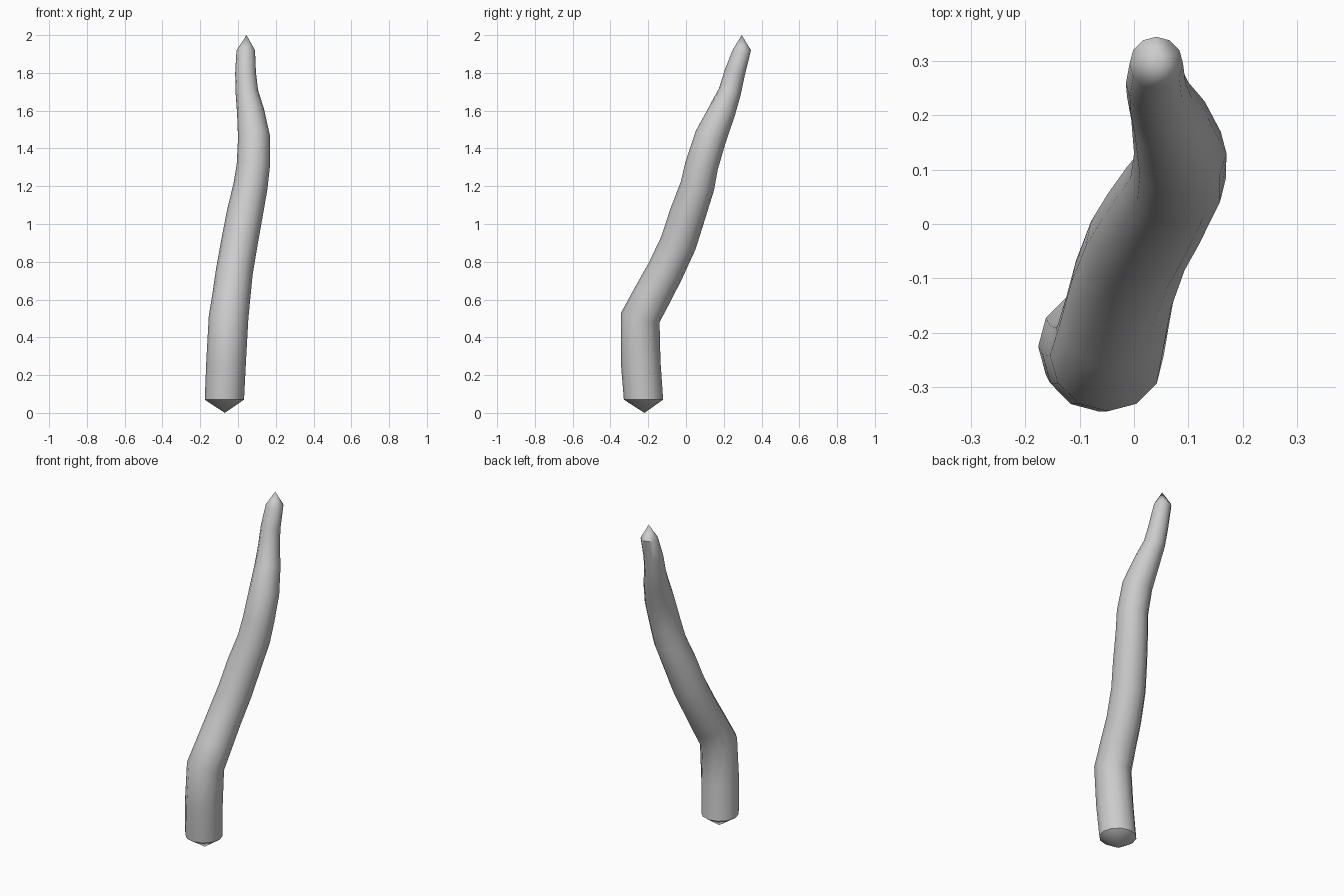
import bpy, bmesh, math
from mathutils import Vector

if "Cube" in bpy.data.objects:
    bpy.data.objects.remove(bpy.data.objects["Cube"])

SIDES = 12
# Centre line of the tapering stem: x, y, z, radius
path = [
    (-.072, -.225, .07, .104), (-.063, -.240, .27, .105), (-.050, -.242, .505, .105),
    (-.035, -.180, .62, .101), (-.019, -.110, .75, .098), (.007, -.040, .90, .097),
    (.035, .008, 1.05, .096), (.066, .060, 1.20, .091), (.081, .083, 1.31, .088),
    (.085, .130, 1.46, .085), (.066, .192, 1.60, .072), (.047, .232, 1.70, .060),
    (.040, .258, 1.80, .055), (.041, .295, 1.92, .049),
]
pts = [Vector(p[:3]) for p in path]
bm = bmesh.new()

# Rings square to the path; both end rings stay level
rings = []
for i, p in enumerate(pts):
    if 0 < i < len(pts) - 1:
        t = ((p - pts[i - 1]).normalized() + (pts[i + 1] - p).normalized()).normalized()
    else:
        t = Vector((0, 0, 1))
    u = Vector((0, 1, 0)).cross(t).normalized()
    v = t.cross(u)
    rings.append([bm.verts.new(p + path[i][3] * (u * math.cos(a) + v * math.sin(a)))
                  for a in (2 * math.pi * k / SIDES for k in range(SIDES))])

for a, b in zip(rings, rings[1:]):
    for k in range(SIDES):
        j = (k + 1) % SIDES
        bm.faces.new((a[k], a[j], b[j], b[k]))

# Pointed caps
foot = bm.verts.new((-.07, -.22, 0))
tip = bm.verts.new((.045, .295, 2))
for k in range(SIDES):
    j = (k + 1) % SIDES
    bm.faces.new((foot, rings[0][j], rings[0][k]))
    bm.faces.new((tip, rings[-1][k], rings[-1][j]))
bmesh.ops.recalc_face_normals(bm, faces=bm.faces)

mesh = bpy.data.meshes.new("stem")
bm.to_mesh(mesh)
bm.free()
stem = bpy.data.objects.new("stem", mesh)
bpy.context.collection.objects.link(stem)
bpy.context.view_layer.objects.active = stem
stem.select_set(True)
bpy.ops.object.shade_smooth_by_angle(angle=math.radians(40))
